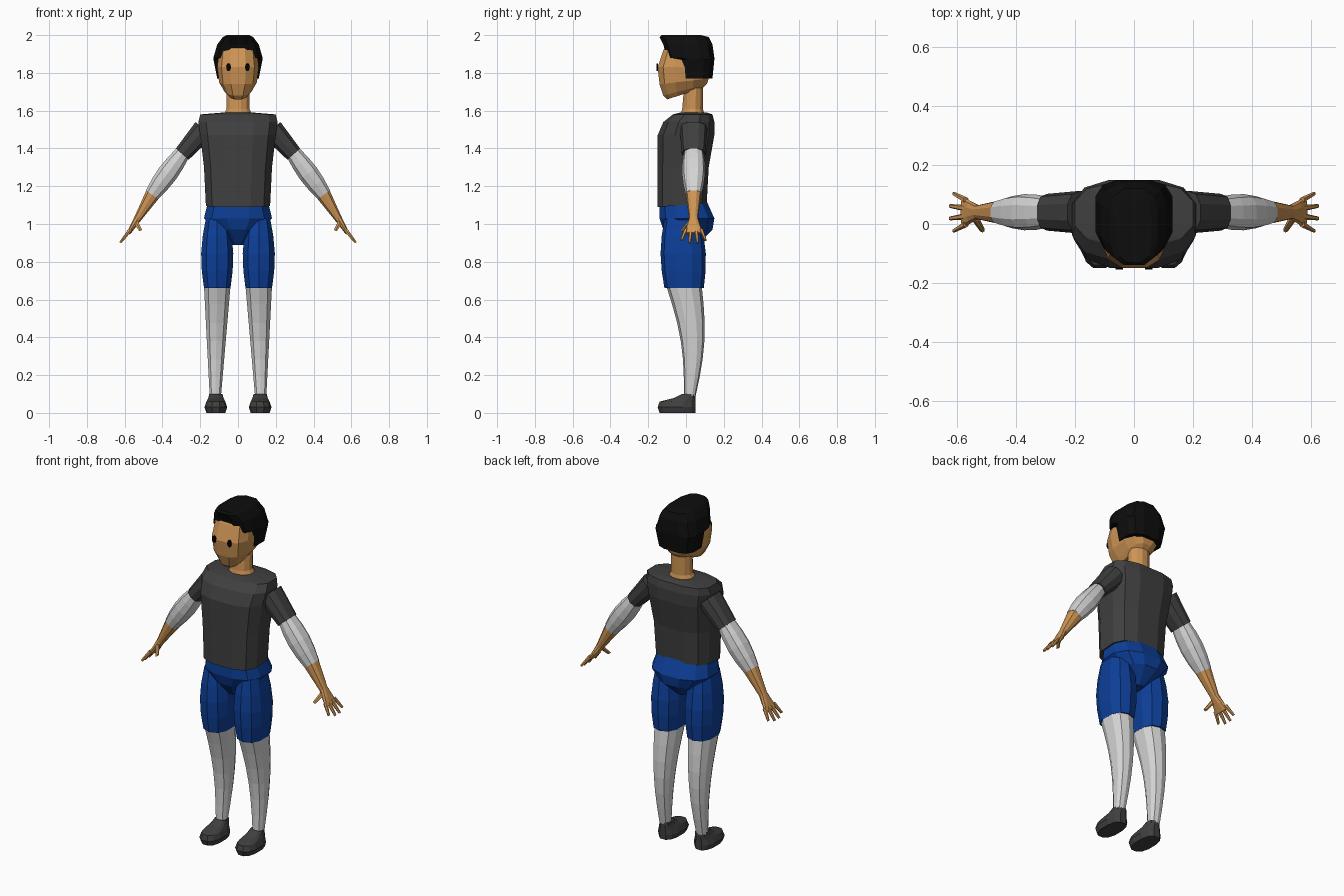
import bpy, bmesh
from math import cos, sin, pi, copysign
from mathutils import Vector

cube = bpy.data.objects.get("Cube")
if cube:
    bpy.data.objects.remove(cube, do_unlink=True)

FORWARD = Vector((0, 1, 0))


def material(name, red, green, blue):
    mat = bpy.data.materials.new(name)
    mat.use_nodes = True
    mat.diffuse_color = (red, green, blue, 1)
    shader = next(node for node in mat.node_tree.nodes if node.type == 'BSDF_PRINCIPLED')
    shader.inputs["Base Color"].default_value = mat.diffuse_color
    return mat


skin = material("skin", 0.62, 0.3, 0.09)
dark_cloth = material("dark_grey_cloth", 0.05, 0.05, 0.05)
blue_cloth = material("blue_cloth", 0.004, 0.05, 0.32)
light_cloth = material("light_grey_cloth", 0.66, 0.66, 0.66)
black_hair = material("black_hair", 0.004, 0.004, 0.004)
eye_black = material("eye_black", 0.001, 0.001, 0.001)


def loft(name, rings, mat, sides=12, power=0.8, mirror=1):
    """Skin rings of (centre, across, along) into a closed faceted solid."""
    bm = bmesh.new()
    grid = []
    for centre, across, along in rings:
        row = []
        for i in range(sides):
            angle = 2 * pi * (i + 0.5) / sides
            # Rounded-square section that touches its bounding box
            s, t = (copysign(abs(f / cos(pi / sides)) ** power, f)
                    for f in (cos(angle), sin(angle)))
            point = centre + across * s + along * t
            point.x *= mirror
            row.append(bm.verts.new(point))
        grid.append(row)
    for lower, upper in zip(grid, grid[1:]):
        for i in range(sides):
            bm.faces.new((lower[i - 1], lower[i], upper[i], upper[i - 1]))
    bm.faces.new(grid[0])
    bm.faces.new(grid[-1])
    bmesh.ops.recalc_face_normals(bm, faces=bm.faces)
    mesh = bpy.data.meshes.new(name)
    bm.to_mesh(mesh)
    bm.free()
    mesh.materials.append(mat)
    bpy.context.collection.objects.link(bpy.data.objects.new(name, mesh))


def level(z, front, back, half_width, x=0, rise=0):
    """Horizontal ring whose back may rise above its front."""
    return (Vector((x, (front + back) / 2, z + rise / 2)),
            Vector((half_width, 0, 0)),
            Vector((0, (back - front) / 2, rise / 2)))


def limb(name, start, end, start_size, end_size, mat, mirror,
         swell=0, bend=0, steps=4, sides=10):
    """Tapered limb; the middle may swell and bend backward."""
    start, end = Vector(start), Vector(end)
    start_size, end_size = Vector(start_size), Vector(end_size)
    sideways = FORWARD.cross(end - start).normalized()
    rings = []
    for i in range(steps + 1):
        t = i / steps
        wave = sin(pi * t)
        width, depth = start_size.lerp(end_size, t)
        rings.append((start.lerp(end, t) + FORWARD * bend * wave,
                      sideways * (width + swell * wave),
                      FORWARD * (depth + swell * wave)))
    loft(name, rings, mat, sides, mirror=mirror)


# Torso and hips
loft("shirt", [
    level(1.09, -0.15, 0.11, 0.17, rise=0.02),
    level(1.3, -0.15, 0.12, 0.18),
    level(1.47, -0.15, 0.15, 0.2),
    level(1.54, -0.12, 0.15, 0.21),
    level(1.58, -0.07, 0.14, 0.2),
    level(1.59, -0.03, 0.11, 0.08)], dark_cloth, power=0.7)
loft("shorts_hips", [
    level(1.1, -0.14, 0.11, 0.16, rise=0.02),
    level(1.03, -0.14, 0.15, 0.18),
    level(0.97, -0.12, 0.14, 0.12),
    level(0.89, -0.06, 0.06, 0.03)], blue_cloth)

# Neck, head and hair
loft("neck", [
    level(1.57, -0.03, 0.1, 0.08),
    level(1.61, -0.02, 0.09, 0.06),
    level(1.73, -0.01, 0.09, 0.06)], skin, power=1)
loft("head", [
    level(1.66, -0.1, 0.09, 0.05, rise=0.06),
    level(1.68, -0.12, 0.11, 0.07, rise=0.06),
    level(1.74, -0.14, 0.12, 0.1, rise=0.03),
    level(1.83, -0.15, 0.13, 0.11),
    level(1.92, -0.12, 0.12, 0.1),
    level(1.96, -0.1, 0.1, 0.08)], skin, power=0.75)
loft("hair", [
    level(1.77, -0.04, 0.14, 0.11),
    level(1.87, -0.04, 0.15, 0.13),
    level(1.88, -0.1, 0.15, 0.13),
    level(1.95, -0.12, 0.14, 0.11),
    level(1.99, -0.14, 0.12, 0.08),
    level(2, -0.13, 0.08, 0.06)], black_hair, power=0.65)

for mirror, label in ((1, "left_"), (-1, "right_")):
    # Eye: thin oval plate on the face
    loft(label + "eye", [
        (Vector((0.05, y, 1.83)), Vector((0.012, 0, 0)), Vector((0, 0, 0.02)))
        for y in (-0.155, -0.147)], eye_black, power=1, mirror=mirror)

    # Leg: shorts, stocking with calf, shoe
    limb(label + "shorts_leg", (0.11, -0.02, 1.03), (0.11, -0.01, 0.66),
         (0.06, 0.09), (0.07, 0.1), blue_cloth, mirror, swell=0.02)
    limb(label + "lower_leg", (0.11, -0.01, 0.67), (0.12, 0.02, 0.09),
         (0.07, 0.09), (0.03, 0.03), light_cloth, mirror, bend=0.03, steps=6)
    loft(label + "shoe", [
        level(z, toe, 0.05, half_width, x=0.117) for z, toe, half_width in (
            (0, -0.14, 0.05), (0.03, -0.15, 0.06), (0.06, -0.14, 0.05),
            (0.08, -0.06, 0.04), (0.1, -0.02, 0.035))], dark_cloth, mirror=mirror)

    # Arm: sleeve, undersleeve, bare forearm, palm
    limb(label + "sleeve", (0.18, 0.04, 1.5), (0.295, 0.04, 1.37),
         (0.06, 0.07), (0.045, 0.06), dark_cloth, mirror, steps=2)
    limb(label + "undersleeve", (0.29, 0.04, 1.38), (0.455, 0.04, 1.155),
         (0.04, 0.05), (0.04, 0.04), light_cloth, mirror, swell=0.014)
    limb(label + "forearm", (0.45, 0.04, 1.16), (0.53, 0.04, 1.03),
         (0.04, 0.04), (0.02, 0.023), skin, mirror, steps=2)
    limb(label + "palm", (0.53, 0.04, 1.03), (0.58, 0.04, 0.95),
         (0.02, 0.023), (0.01, 0.05), skin, mirror, steps=2)

    # Fanned fingers and thumb
    for i, finger in enumerate(("index", "middle", "ring", "little")):
        fan = i - 1.5
        shorter = abs(fan) / 80
        limb(label + finger + "_finger", (0.57, 0.04 + fan * 0.027, 0.97),
             (0.63 - shorter, 0.04 + fan * 0.042, 0.895 + shorter),
             (0.01, 0.01), (0.006, 0.006), skin, mirror, steps=2, sides=6)
    limb(label + "thumb", (0.54, 0.02, 1.01), (0.515, -0.02, 0.965),
         (0.012, 0.012), (0.008, 0.008), skin, mirror, steps=2, sides=6)
